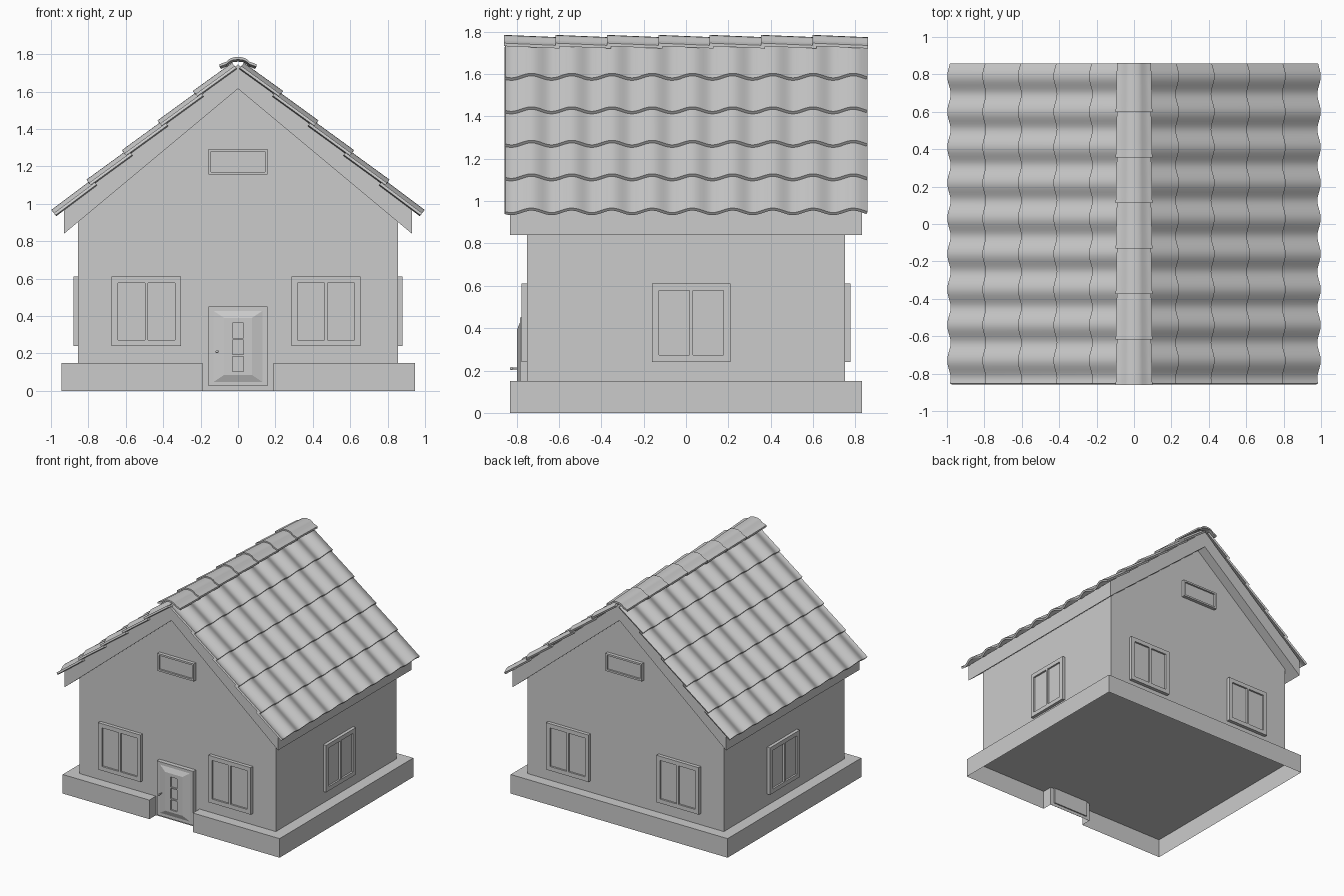
import bpy, bmesh, math
from mathutils import Matrix, Vector

if "Cube" in bpy.data.objects:
    bpy.data.objects.remove(bpy.data.objects["Cube"])

APEX, K = 1.745, 0.833          # roof apex height and slope
NORM = Vector((K, 0, 1)).normalized()


def make(name, verts, faces):
    me = bpy.data.meshes.new(name)
    me.from_pydata([tuple(v) for v in verts], [], faces)
    bm = bmesh.new()
    bm.from_mesh(me)
    bmesh.ops.recalc_face_normals(bm, faces=bm.faces)
    bm.to_mesh(me)
    bm.free()
    ob = bpy.data.objects.new(name, me)
    bpy.context.collection.objects.link(ob)
    return ob


def prism(name, pts, a, b, axis='y', caps=(True, True), skip=()):
    """Extrude a 2D outline from a to b; skip lists side faces to leave open."""
    n = len(pts)
    put = (lambda p, t: (p[0], t, p[1])) if axis == 'y' else (lambda p, t: (p[0], p[1], t))
    verts = [put(p, a) for p in pts] + [put(p, b) for p in pts]
    faces = [(i, (i + 1) % n, (i + 1) % n + n, i + n) for i in range(n) if i not in skip]
    if caps[0]:
        faces.append(tuple(range(n)))
    if caps[1]:
        faces.append(tuple(range(n, 2 * n)))
    return make(name, verts, faces)


def boxes(name, specs):
    """One object from several (x0, x1, y0, y1, z0, z1) boxes."""
    bm = bmesh.new()
    for x0, x1, y0, y1, z0, z1 in specs:
        m = Matrix.Translation(((x0 + x1) / 2, (y0 + y1) / 2, (z0 + z1) / 2)) @ \
            Matrix.Diagonal((x1 - x0, y1 - y0, z1 - z0, 1))
        bmesh.ops.create_cube(bm, size=1, matrix=m)
    me = bpy.data.meshes.new(name)
    bm.to_mesh(me)
    bm.free()
    ob = bpy.data.objects.new(name, me)
    bpy.context.collection.objects.link(ob)
    return ob


def activate(ob):
    bpy.ops.object.select_all(action='DESELECT')
    ob.select_set(True)
    bpy.context.view_layer.objects.active = ob


def smooth(ob, angle=35):
    activate(ob)
    if ob.modifiers:
        bpy.ops.object.convert(target='MESH')
    bpy.ops.object.shade_smooth_by_angle(angle=math.radians(angle))


# plinth: open underneath, with a notch for the door
prism("plinth", [(-.945, -.832), (-.19, -.832), (-.19, -.75), (.19, -.75), (.19, -.832),
                 (.945, -.832), (.945, .832), (-.945, .832)], 0, .15, 'z', caps=(False, True))

# walls with gables
ev = APEX - .13 - .855 * K
prism("walls", [(-.855, .15), (.855, .15), (.855, ev), (0, APEX - .13), (-.855, ev)],
      -.75, .75, skip=(0,))

# roof slab
prism("roof_slab", [(-.93, APEX - .13 - .93 * K), (0, APEX - .13), (.93, APEX - .13 - .93 * K),
                    (.93, APEX - .93 * K), (0, APEX), (-.93, APEX - .93 * K)], -.83, .83)

# wavy roof tile rows, mirrored to the other slope
verts, faces = [], []
N, PITCH = 108, .19
for r in range(5):
    x_low = .972 - PITCH * r
    x_high = max(x_low - PITCH - .02, .015)
    base = len(verts)
    for x, off in ((x_low, .02 if r == 0 else .024), (x_high, .006)):
        for i in range(N + 1):
            y = -.855 + 1.71 * i / N
            h = off + .014 * math.cos(2 * math.pi * (y + .73) / .19)
            verts.append(Vector((x, y, APEX - K * x)) + NORM * h)
    faces += [(base + i, base + i + 1, base + N + 2 + i, base + N + 1 + i) for i in range(N)]
tiles = make("roof_tiles", verts, faces)
m = tiles.modifiers.new("mirror", 'MIRROR')
m.use_axis = (True, False, False)
m.use_mirror_merge = False
s = tiles.modifiers.new("thickness", 'SOLIDIFY')
s.thickness, s.offset = .015, 0
smooth(tiles)

# overlapping ridge caps, front end raised over the next one
half = [(.098, 1.743), (.082, 1.750), (.062, 1.756), (.045, 1.772), (.025, 1.780)]
top = [(-x, z) for x, z in half] + [(0, 1.782)] + half[::-1]
n = len(top)
for k in range(7):
    y0 = -.86 + .243 * k
    y1 = min(y0 + .262, .86)
    verts = []
    for y, sx, dz in ((y0, 1, .003), (y1, .93, -.008)):
        verts += [(x * sx, y, z + dz) for x, z in top]
        verts += [(x * sx, y, z + dz - .014) for x, z in top[::-1]]
    c = 2 * n
    faces = [(i, (i + 1) % c, (i + 1) % c + c, i + c) for i in range(c)]
    for o in (0, c):
        faces += [(o + i, o + i + 1, o + c - 2 - i, o + c - 1 - i) for i in range(n - 1)]
    smooth(make("ridge_cap_%d" % (k + 1), verts, faces), 40)


# windows: modelled around the origin facing -y, then turned onto a wall
def window(name, w, h, border, mullion, loc, turn):
    x, z, d = w / 2, h / 2, -.027
    parts = [(-x, x, d, .01, z - border, z), (-x, x, d, .01, -z, -z + border),
             (-x, -x + border, d, .01, -z + border, z - border),
             (x - border, x, d, .01, -z + border, z - border),
             (-x + border, x - border, d + .014, .01, -z + border, z - border)]
    if mullion:
        parts.append((-mullion / 2, mullion / 2, d, .01, -z + border, z - border))
    ob = boxes(name, parts)
    ob.location = loc
    ob.rotation_euler.z = math.radians(turn)


for side, y, turn, f in (("front", -.75, 0, 1), ("back", .75, 180, -1)):
    window(side + "_window_a", .37, .37, .033, .016, (-.49 * f, y, .425), turn)
    window(side + "_window_b", .37, .37, .033, .016, (.47 * f, y, .425), turn)
    window(side + "_loft_window", .316, .138, .014, 0, (0, y, 1.225), turn)
window("right_window", .37, .37, .033, .016, (.853, .025, .425), 90)
window("left_window", .37, .37, .033, .016, (-.853, .025, .425), -90)

# door: flat frame with a raised bevelled panel and three sunken lights
boxes("door_frame", [(-.158, .158, -.784, -.74, .025, .45)])


def rect(x, y, z0, z1):
    return [(-x, y, z0), (x, y, z0), (x, y, z1), (-x, y, z1)]


panel = make("door_panel", rect(.145, -.78, .038, .437) + rect(.075, -.799, .085, .39),
             [(0, 1, 2, 3), (4, 5, 6, 7)] + [(i, (i + 1) % 4, (i + 1) % 4 + 4, i + 4) for i in range(4)])
cutter = boxes("light_cutter", [(-.029, .029, -.85, -.788, z, z + .08) for z in (.103, .193, .283)])
cutter.hide_render = True
b = panel.modifiers.new("lights", 'BOOLEAN')
b.operation, b.object, b.solver = 'DIFFERENCE', cutter, 'EXACT'
activate(panel)
bpy.ops.object.modifier_apply(modifier="lights")
bpy.data.objects.remove(cutter)

# door knob
bpy.ops.mesh.primitive_cylinder_add(vertices=12, radius=.004, depth=.04,
                                    location=(-.112, -.805, .21), rotation=(math.pi / 2, 0, 0))
bpy.context.object.name = "knob_stem"
bpy.ops.mesh.primitive_uv_sphere_add(segments=16, ring_count=8, radius=.008, location=(-.112, -.824, .21))
bpy.context.object.name = "door_knob"
smooth(bpy.context.object)
